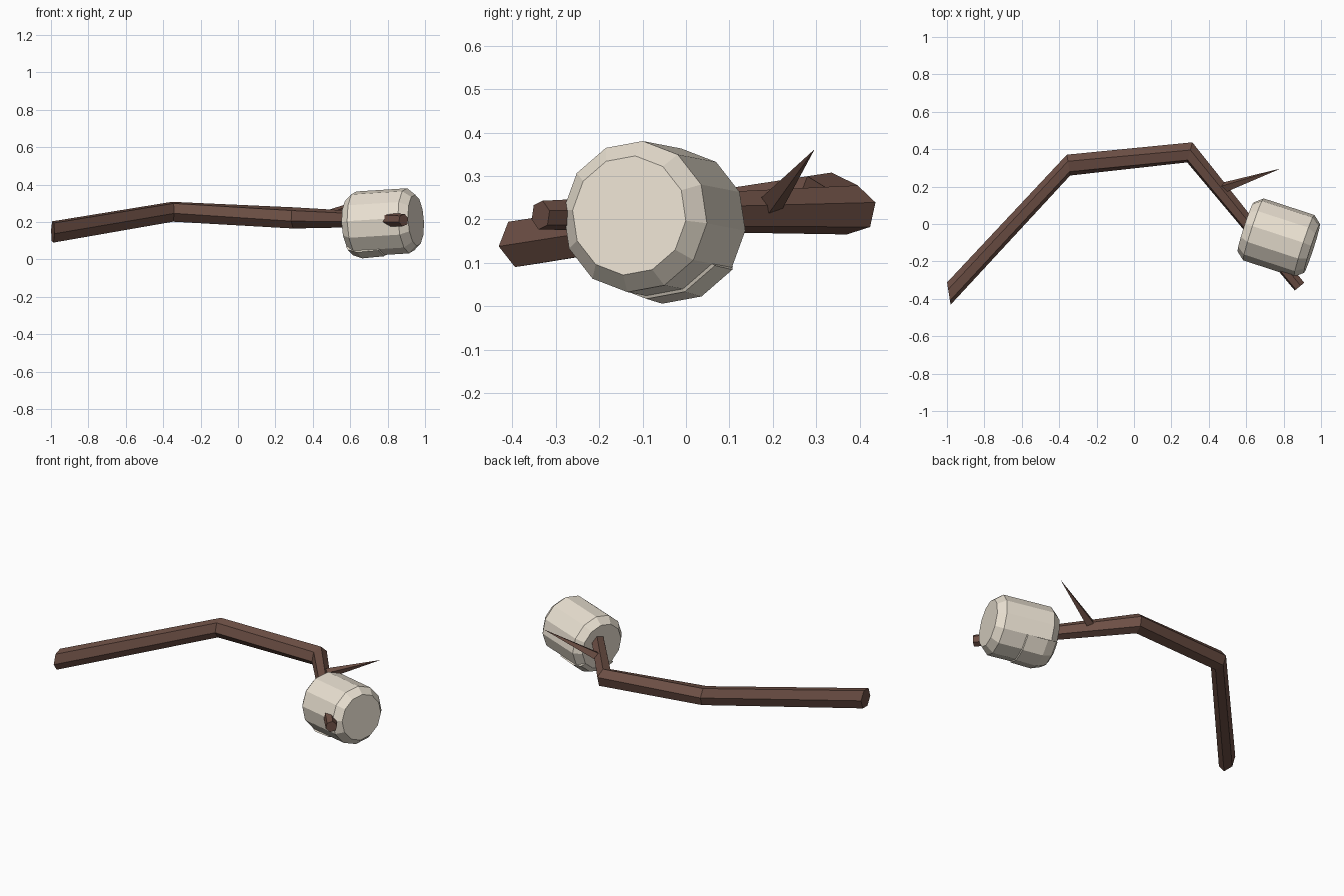
import bpy, bmesh
from math import cos, sin, pi, radians
from mathutils import Vector

if "Cube" in bpy.data.objects:
    bpy.data.objects.remove(bpy.data.objects["Cube"])


def material(name, color):
    m = bpy.data.materials.new(name)
    m.diffuse_color = color
    m.use_nodes = True
    m.node_tree.nodes["Principled BSDF"].inputs["Base Color"].default_value = m.diffuse_color
    return m


def ring(center, u, v, radius, sides, turn=0.0):
    c, u, v = Vector(center), Vector(u).normalized(), Vector(v).normalized()
    return [c + radius * (cos(turn + 2 * pi * i / sides) * u + sin(turn + 2 * pi * i / sides) * v)
            for i in range(sides)]


def loft(name, rings, mat):
    bm = bmesh.new()
    loops = [[bm.verts.new(p) for p in r] for r in rings]
    n = len(loops[0])
    for a, b in zip(loops, loops[1:]):
        for i in range(n):
            j = (i + 1) % n
            bm.faces.new((a[i], a[j], b[j], b[i]))
    bm.faces.new(loops[0])
    bm.faces.new(loops[-1])
    bmesh.ops.remove_doubles(bm, verts=bm.verts, dist=0.0005)
    bmesh.ops.recalc_face_normals(bm, faces=bm.faces)
    me = bpy.data.meshes.new(name)
    bm.to_mesh(me)
    bm.free()
    ob = bpy.data.objects.new(name, me)
    bpy.context.collection.objects.link(ob)
    me.materials.append(mat)
    return ob


bark = material("bark", (0.155, 0.08, 0.06, 1))
cream = material("cream", (0.82, 0.75, 0.64, 1))
up = Vector((0, 0, 1))

# Crooked six-sided stick, thinner at the skewered end
loft("stick", [
    ring((-0.99, -0.372, 0.147), (-0.16, 1, 0), up, 0.061, 6, 0.15),
    ring((-0.35, 0.315, 0.255), (-0.16, 1, 0), up, 0.057, 6, 0.15),
    ring((0.298, 0.383, 0.222), (0.25, 0.97, 0), up, 0.058, 6, 0.3),
    ring((0.885, -0.335, 0.21), (0.77, 0.63, 0), up, 0.034, 6, 0.3),
], bark)

# Pointed side twig
base, tip = Vector((0.475, 0.193, 0.232)), Vector((0.78, 0.295, 0.36))
axis = (tip - base).normalized()
side = axis.cross(up).normalized()
loft("side_twig", [ring(base, side, side.cross(axis), 0.03, 4, 0.4),
                   ring(tip, side, side.cross(axis), 0.0005, 4, 0.4)], bark)

# Twelve-sided marshmallow with bevelled rims
mid = Vector((0.774, -0.073, 0.198))
ax = Vector((0.95, -0.31, 0.06)).normalized()
mu = up.cross(ax).normalized()
mv = ax.cross(mu)
loft("marshmallow", [ring(mid + ax * t, mu, mv, r, 12, radians(-5))
                     for t, r in ((-0.187, 0.138), (-0.143, 0.175), (0.143, 0.175), (0.187, 0.138))], cream)

# Melted flap hanging under the inner end: a curved slab around the underside
flap = []
for deg in (235, 265, 295, 325):
    a = radians(deg)
    d = cos(a) * mu + sin(a) * mv
    flap.append([mid + ax * t + d * r for t, r in
                 ((-0.19, 0.14), (-0.175, 0.165), (-0.12, 0.186), (0.0, 0.182), (0.02, 0.15))])
loft("melted_flap", flap, cream)
